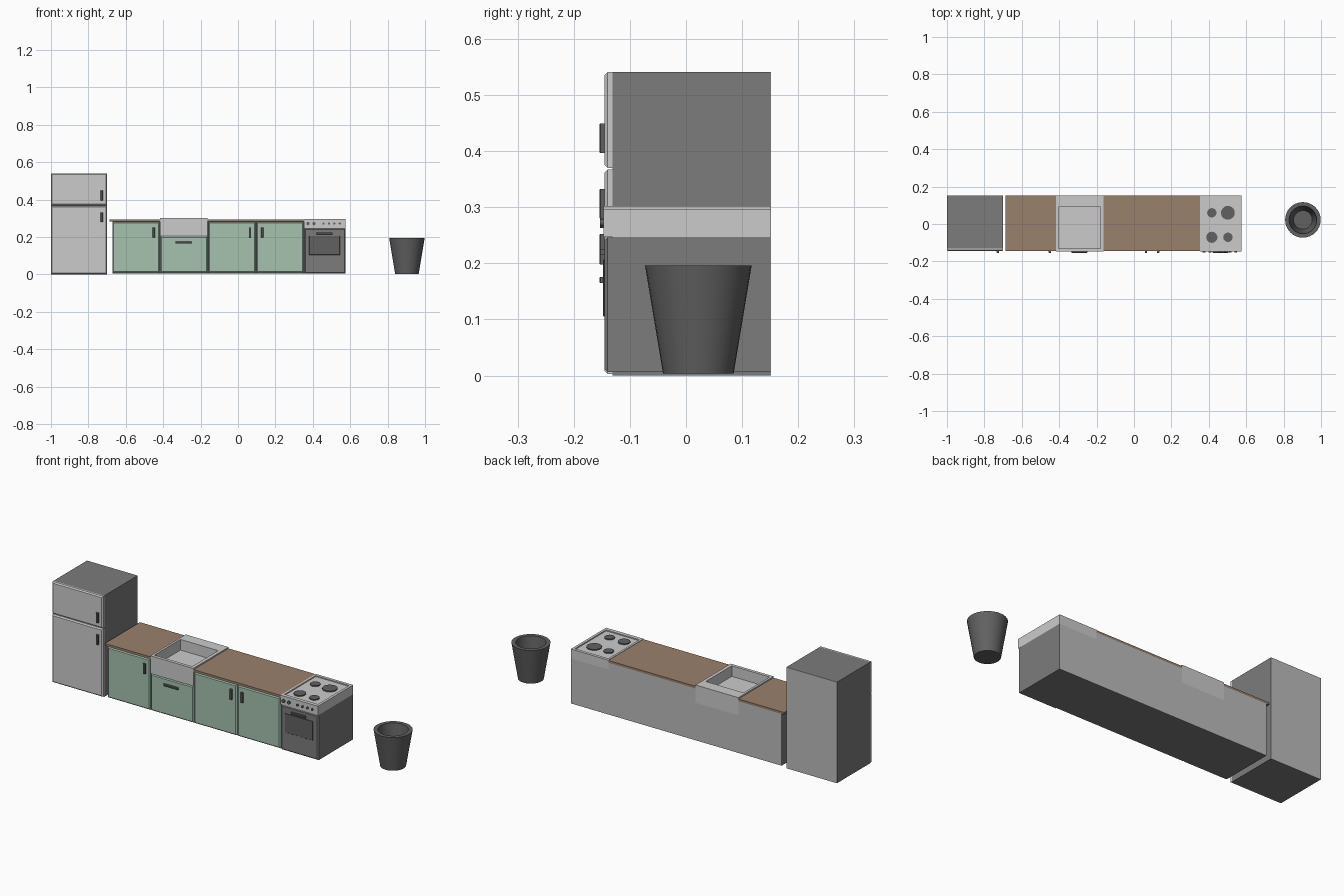
import bpy, bmesh, math

if "Cube" in bpy.data.objects:
    bpy.data.objects.remove(bpy.data.objects["Cube"])


def material(name, rgb):
    m = bpy.data.materials.new(name)
    m.diffuse_color = (*rgb, 1)
    m.use_nodes = True
    m.node_tree.nodes["Principled BSDF"].inputs["Base Color"].default_value = m.diffuse_color
    return m


GREEN = material("green_paint", (0.38, 0.54, 0.43))
WOOD = material("brown_worktop", (0.32, 0.22, 0.15))
DARK = material("dark_grey", (0.2, 0.2, 0.2))
BLACK = material("charcoal", (0.12, 0.12, 0.12))
LIGHT = material("light_grey", (0.8, 0.8, 0.8))
BACK = material("back_grey", (0.5, 0.5, 0.5))


def loft(name, rings, mat, smooth=False):
    """Skin a series of equal-length point rings and cap both ends."""
    bm = bmesh.new()
    vs = [[bm.verts.new(p) for p in r] for r in rings]
    n = len(vs[0])
    for a, b in zip(vs, vs[1:]):
        for i in range(n):
            j = (i + 1) % n
            bm.faces.new((a[i], a[j], b[j], b[i]))
    bm.faces.new(vs[0])
    bm.faces.new(vs[-1])
    bmesh.ops.recalc_face_normals(bm, faces=bm.faces)
    me = bpy.data.meshes.new(name)
    bm.to_mesh(me)
    bm.free()
    me.materials.append(mat)
    ob = bpy.data.objects.new(name, me)
    bpy.context.collection.objects.link(ob)
    if smooth:
        bpy.ops.object.select_all(action='DESELECT')
        ob.select_set(True)
        bpy.context.view_layer.objects.active = ob
        bpy.ops.object.shade_smooth_by_angle(angle=math.radians(35))
    return ob


def rect_xy(x0, x1, y0, y1, z):
    return [(x0, y0, z), (x1, y0, z), (x1, y1, z), (x0, y1, z)]


def rect_xz(x0, x1, z0, z1, y):
    return [(x0, y, z0), (x1, y, z0), (x1, y, z1), (x0, y, z1)]


def circle(x, y, z, r, n):
    return [(x + r * math.cos(2 * math.pi * i / n),
             y + r * math.sin(2 * math.pi * i / n), z) for i in range(n)]


def box(name, x0, x1, y0, y1, z0, z1, mat):
    return loft(name, [rect_xy(x0, x1, y0, y1, z0), rect_xy(x0, x1, y0, y1, z1)], mat)


def panel(name, x0, x1, z0, z1, mat, back=-0.131, front=-0.1455, c=0.006):
    """Front panel with chamfered front edges."""
    return loft(name, [rect_xz(x0, x1, z0, z1, back),
                       rect_xz(x0, x1, z0, z1, front + c),
                       rect_xz(x0 + c, x1 - c, z0 + c, z1 - c, front)], mat)


def handle(name, x, z, w, h):
    panel(name, x - w / 2, x + w / 2, z - h / 2, z + h / 2, BLACK, -0.145, -0.1545, 0.002)


def tray(name, outer, inner, z0, z1, floor):
    """Block with a rectangular recess in its top."""
    loft(name, [rect_xy(*outer, z0), rect_xy(*outer, z1),
                rect_xy(*inner, z1), rect_xy(*inner, floor)], LIGHT)


REAR = 0.1515

# Fridge
box("fridge_body", -1, -0.70, -0.131, REAR - 0.002, 0, 0.541, DARK)
box("fridge_back", -1, -0.70, REAR - 0.002, REAR, 0, 0.541, BACK)
panel("fridge_lower_door", -1, -0.70, 0.003, 0.367, LIGHT)
panel("fridge_upper_door", -1, -0.70, 0.370, 0.541, LIGHT)
handle("fridge_lower_handle", -0.728, 0.306, 0.013, 0.053)
handle("fridge_upper_handle", -0.728, 0.423, 0.013, 0.053)

# Cabinet carcass, stepped for the sink and the cooker top
profile = [(-0.672, 0.006), (0.576, 0.006), (0.576, 0.247), (0.354, 0.247),
           (0.354, 0.283), (-0.162, 0.283), (-0.162, 0.207), (-0.416, 0.207),
           (-0.416, 0.283), (-0.672, 0.283)]
for name, y0, y1, mat in (("cabinet_body", -0.131, REAR - 0.002, DARK),
                          ("cabinet_back", REAR - 0.002, REAR, BACK)):
    loft(name, [[(x, y, z) for x, z in profile] for y in (y0, y1)], mat)

# Doors and handles
for name, x0, x1, top in (("left_door", -0.672, -0.419, 0.281), ("sink_door", -0.415, -0.163, 0.205),
                          ("middle_door", -0.159, 0.094, 0.281), ("right_door", 0.098, 0.351, 0.281)):
    panel(name, x0, x1, 0.009, top, GREEN)
for name, x in (("left_handle", -0.45), ("middle_handle", 0.064), ("right_handle", 0.129)):
    handle(name, x, 0.225, 0.013, 0.055)
handle("sink_door_handle", -0.292, 0.17, 0.086, 0.011)

# Worktops
for name, x0, x1 in (("left_worktop", -0.687, -0.416), ("right_worktop", -0.162, 0.354)):
    box(name, x0, x1, -0.1455, REAR, 0.283, 0.295, WOOD)

# Sink with basin
tray("sink", (-0.416, -0.162, -0.147, REAR), (-0.404, -0.180, -0.130, 0.090), 0.207, 0.302, 0.245)

# Cooker
panel("oven_door", 0.355, 0.576, 0.006, 0.246, DARK)
panel("oven_window", 0.380, 0.545, 0.105, 0.207, BLACK, -0.145, -0.1475, 0.001)
handle("oven_handle", 0.463, 0.220, 0.086, 0.011)
tray("cooker_top", (0.354, 0.576, -0.147, REAR), (0.365, 0.562, -0.127, 0.136), 0.247, 0.297, 0.291)
for i, (x, y, r) in enumerate(((0.416, 0.060, 0.025), (0.502, 0.060, 0.037),
                               (0.416, -0.071, 0.030), (0.502, -0.071, 0.025))):
    loft(f"burner_{i + 1}", [circle(x, y, 0.290, r, 20), circle(x, y, 0.2965, r, 20)], BLACK)
for i, (x, r) in enumerate(((0.374, 0.009), (0.406, 0.009), (0.457, 0.006),
                            (0.486, 0.006), (0.515, 0.006), (0.544, 0.006))):
    ring = circle(x, 0.272, 0, r, 12)
    loft(f"knob_{i + 1}", [[(a, y, b) for a, b, _ in ring] for y in (-0.146, -0.1535)], BLACK)

# Waste bin
loft("waste_bin", [circle(0.903, 0.022, z, r, 32) for z, r in
                   ((0.004, 0.063), (0.196, 0.095), (0.196, 0.074), (0.025, 0.050))], BLACK, True)
